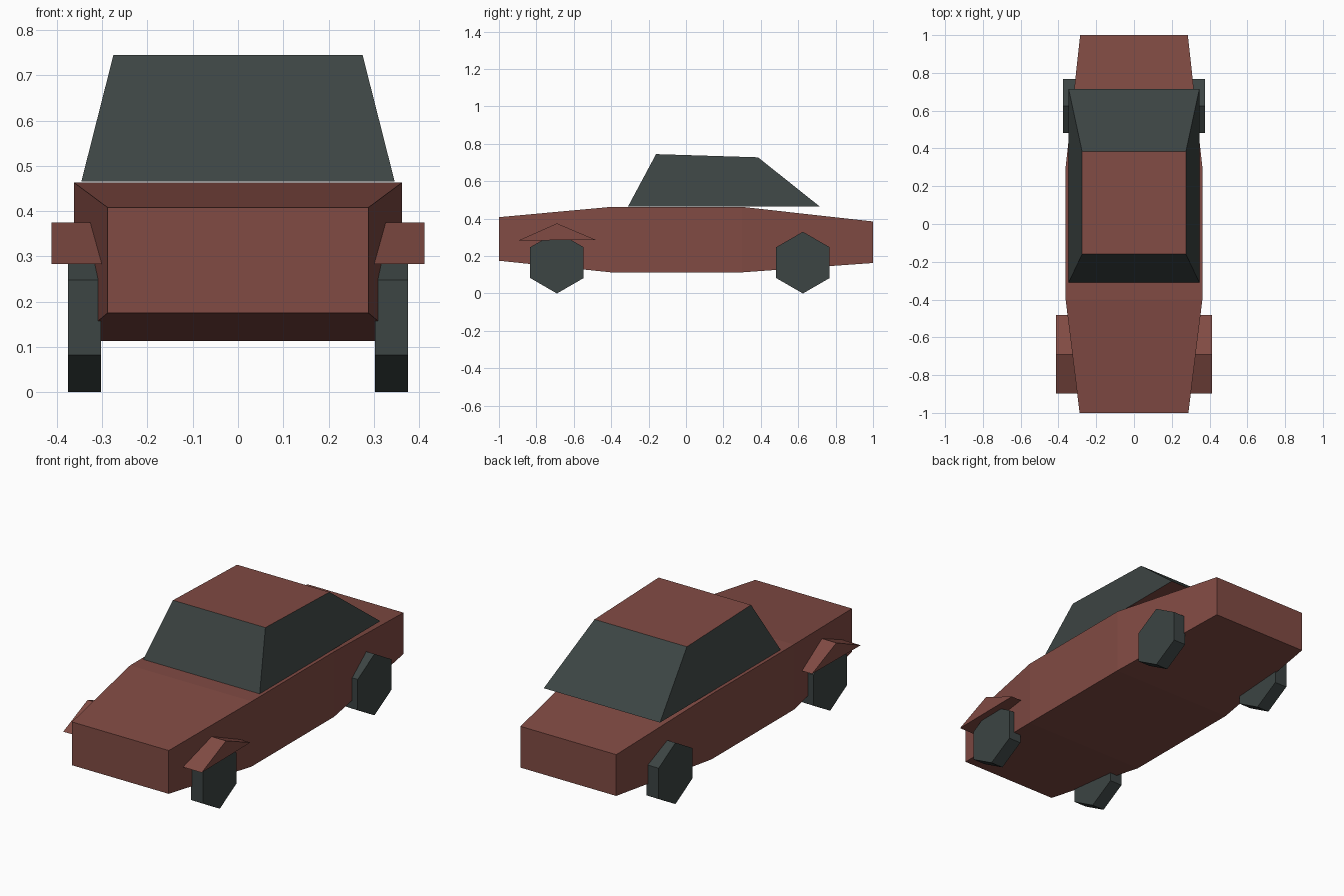
import bpy
import math

cube = bpy.data.objects.get("Cube")
if cube:
    bpy.data.objects.remove(cube, do_unlink=True)


def material(name, rgb):
    m = bpy.data.materials.new(name)
    m.use_nodes = True
    m.diffuse_color = (*rgb, 1)
    m.node_tree.nodes["Principled BSDF"].inputs["Base Color"].default_value = (*rgb, 1)
    return m


RED = material("brick red paint", (0.22, 0.07, 0.057))
GREY = material("dark slate", (0.045, 0.058, 0.056))


def loft(name, rings, mats):
    """Join equal rings of points into a closed, flat-faced solid."""
    n = len(rings[0])
    verts = [p for ring in rings for p in ring]
    faces = [tuple(range(n))[::-1], tuple(range(len(verts) - n, len(verts)))]
    for r in range(len(rings) - 1):
        for i in range(n):
            j = (i + 1) % n
            faces.append((r * n + i, r * n + j, (r + 1) * n + j, (r + 1) * n + i))
    mesh = bpy.data.meshes.new(name)
    mesh.from_pydata(verts, [], faces)
    for m in mats:
        mesh.materials.append(m)
    obj = bpy.data.objects.new(name, mesh)
    bpy.context.collection.objects.link(obj)
    # Consistent outward normals
    import bmesh
    bm = bmesh.new()
    bm.from_mesh(mesh)
    bmesh.ops.recalc_face_normals(bm, faces=bm.faces)
    bm.to_mesh(mesh)
    bm.free()
    return obj


def prism(name, profile, x0, x1, mat):
    """Extrude a (y, z) profile sideways."""
    return loft(name, [[(x, y, z) for y, z in profile] for x in (x0, x1)], [mat])


# Body: rectangular sections along y as (y, half width, bottom, top)
sections = [(-1, 0.288, 0.175, 0.408), (-0.4, 0.362, 0.113, 0.463),
            (0.3, 0.362, 0.113, 0.463), (1, 0.285, 0.163, 0.385)]
loft("body", [[(-w, y, lo), (w, y, lo), (w, y, hi), (-w, y, hi)]
              for y, w, lo, hi in sections], [RED])

# Cabin: glass sides, painted roof and floor
cabin = loft("cabin", [
    [(-w, front, zf), (w, front, zf), (w, back, zb), (-w, back, zb)]
    for w, front, zf, back, zb in [(0.346, -0.31, 0.465, 0.715, 0.465),
                                   (0.275, -0.16, 0.745, 0.385, 0.728)]], [GREY, RED])
for face in cabin.data.polygons:
    face.material_index = int(abs(face.normal.z) > 0.9)

# Wheels and front fenders on both sides
R = 0.165
for side, s in (("left", 1), ("right", -1)):
    for end, y in (("front", -0.69), ("rear", 0.625)):
        hexagon = [(y + R * math.sin(k * math.pi / 3), R + R * math.cos(k * math.pi / 3))
                   for k in range(6)]
        prism(f"{end}_{side}_wheel", hexagon, s * 0.302, s * 0.375, GREY)
    prism(f"front_{side}_fender", [(-0.897, 0.283), (-0.69, 0.375), (-0.483, 0.287)],
          s * 0.3, s * 0.412, RED)
